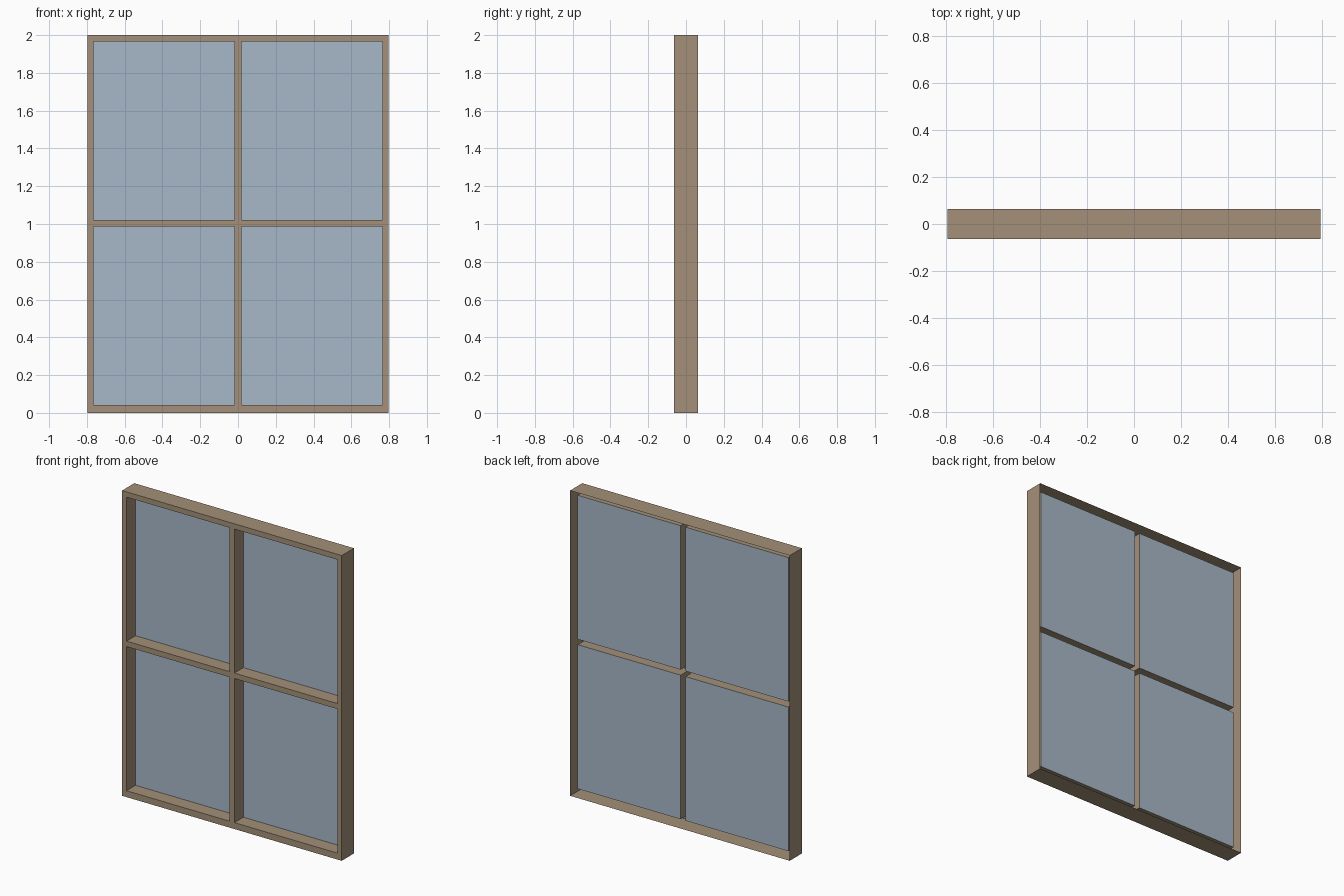
import bpy, bmesh

if "Cube" in bpy.data.objects:
    bpy.data.objects.remove(bpy.data.objects["Cube"])

# Grid lines of the four-light window: odd cells are the openings
XS = [-0.796, -0.764, -0.018, 0.018, 0.764, 0.796]
ZS = [0.0, 0.042, 0.986, 1.022, 1.965, 2.0]
FRONT, GLASS, BACK = -0.063, 0.03, 0.063


def material(name, colour):
    m = bpy.data.materials.new(name)
    m.diffuse_color = colour
    m.use_nodes = True
    m.node_tree.nodes["Principled BSDF"].inputs["Base Color"].default_value = m.diffuse_color
    return m


def add_object(name, bm, mat):
    mesh = bpy.data.meshes.new(name)
    bm.to_mesh(mesh)
    bm.free()
    mesh.materials.append(mat)
    ob = bpy.data.objects.new(name, mesh)
    bpy.context.collection.objects.link(ob)
    return ob


def cell(bm, i, j, y):
    """One grid cell as a face looking towards -y."""
    x0, x1, z0, z1 = XS[i], XS[i + 1], ZS[j], ZS[j + 1]
    corners = [(x0, z0), (x1, z0), (x1, z1), (x0, z1)]
    return bm.faces.new([bm.verts.new((x, y, z)) for x, z in corners])


wood = material("wood", (0.37, 0.28, 0.19, 1))
glass = material("glass", (0.39, 0.48, 0.58, 1))

# Frame: front face with openings, walls folded back, open at the rear
bm = bmesh.new()
for i in range(5):
    for j in range(5):
        if not (i % 2 and j % 2):
            cell(bm, i, j, FRONT)
bmesh.ops.remove_doubles(bm, verts=bm.verts, dist=0.0001)
rim = [e for e in bm.edges if e.is_boundary]
walls = bmesh.ops.extrude_edge_only(bm, edges=rim)["geom"]
for v in (g for g in walls if isinstance(g, bmesh.types.BMVert)):
    outer = abs(v.co.x) > 0.79 or v.co.z < 0.01 or v.co.z > 1.99
    v.co.y = BACK if outer else GLASS     # outer sides are deeper than the reveals
bmesh.ops.recalc_face_normals(bm, faces=bm.faces)
front = next(f for f in bm.faces if abs(f.normal.y) > 0.9)
if front.normal.y > 0:
    bmesh.ops.reverse_faces(bm, faces=bm.faces)
bmesh.ops.dissolve_limit(bm, angle_limit=0.01, verts=bm.verts, edges=bm.edges)
add_object("window_frame", bm, wood)

# Glass panes closing the back of each reveal
for j, level in ((1, "lower"), (3, "upper")):
    for i, side in ((1, "left"), (3, "right")):
        bm = bmesh.new()
        cell(bm, i, j, GLASS)
        bm.normal_update()
        add_object(f"{level}_{side}_pane", bm, glass)
